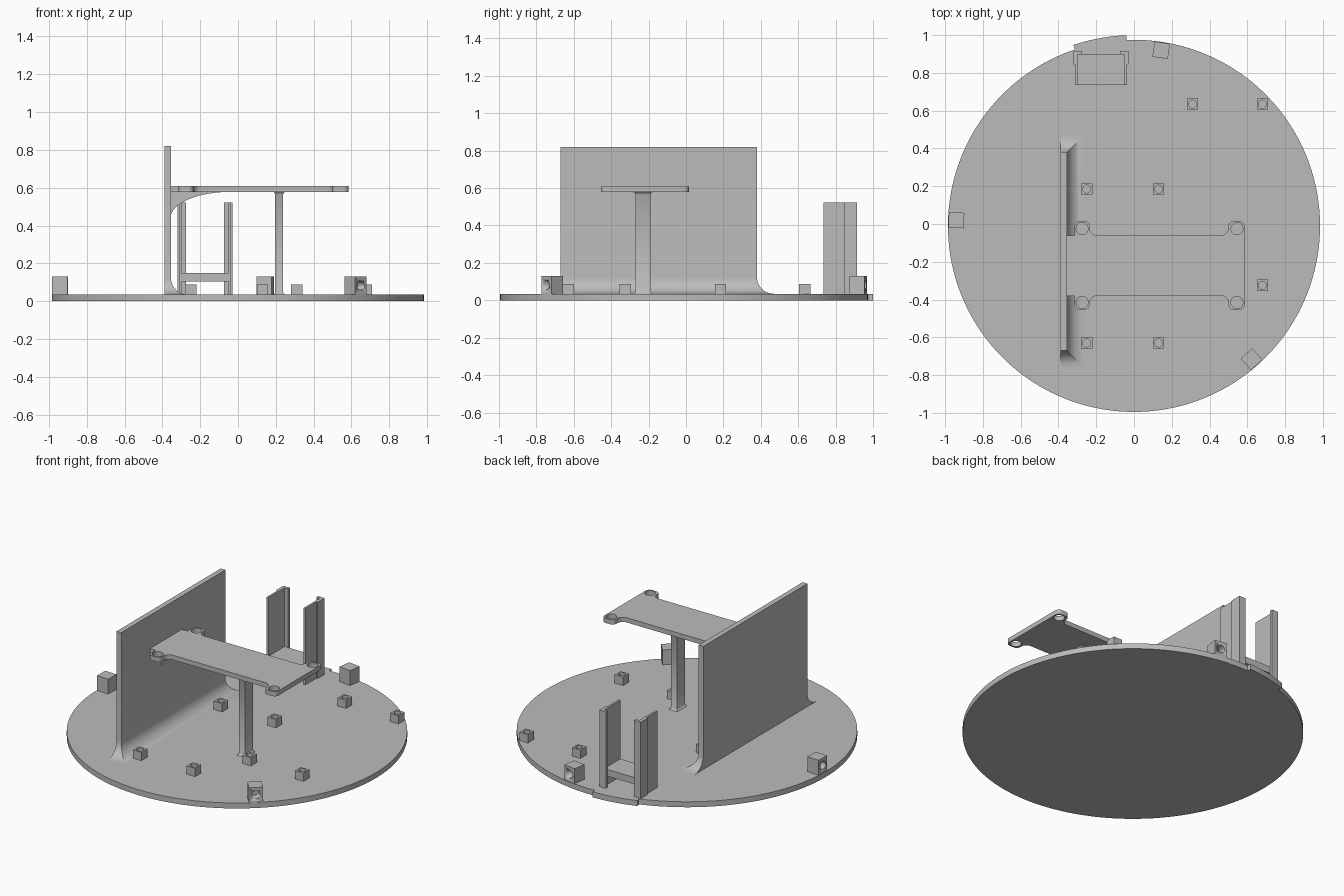
import bpy, bmesh
from math import radians, cos, sin, pi
from mathutils import Matrix, Vector

cube = bpy.data.objects.get("Cube")
if cube:
    bpy.data.objects.remove(cube)

grey = bpy.data.materials.new("plain grey")
grey.use_nodes = True
GREY = (0.5, 0.5, 0.5, 1)
grey.diffuse_color = GREY
grey.node_tree.nodes["Principled BSDF"].inputs["Base Color"].default_value = GREY

BASE = 0.035                      # top of the base plate
CENTRE = Vector((0, -0.01))       # centre of the base plate


def finish(ob):
    ob.data.materials.clear()
    ob.data.materials.append(grey)
    bpy.ops.object.select_all(action='DESELECT')
    ob.select_set(True)
    bpy.context.view_layer.objects.active = ob
    bpy.ops.object.shade_smooth_by_angle(angle=radians(30))
    return ob


def arc(c, r, a0, a1, n=8):
    angles = [radians(a0 + (a1 - a0) * i / n) for i in range(n + 1)]
    return [(c[0] + r * cos(a), c[1] + r * sin(a)) for a in angles]


def circle(c, r, n=32):
    return arc(c, r, 0, 360, n)[:-1]


def rect(x0, x1, y0, y1):
    return [(x0, y0), (x1, y0), (x1, y1), (x0, y1)]


def prism(name, loops, z0, z1, matrix=Matrix()):
    """Extrude an outline (further loops are holes) along local z."""
    cu = bpy.data.curves.new(name, 'CURVE')
    cu.dimensions = '2D'
    cu.fill_mode = 'BOTH'
    cu.extrude = (z1 - z0) / 2
    for pts in loops:
        sp = cu.splines.new('POLY')
        sp.points.add(len(pts) - 1)
        for p, (x, y) in zip(sp.points, pts):
            p.co = (x, y, 0, 1)
        sp.use_cyclic_u = True
    tmp = bpy.data.objects.new(name, cu)
    bpy.context.collection.objects.link(tmp)
    bpy.context.view_layer.update()
    dg = bpy.context.evaluated_depsgraph_get()
    me = bpy.data.meshes.new_from_object(tmp.evaluated_get(dg))
    bpy.data.objects.remove(tmp)
    me.transform(matrix @ Matrix.Translation((0, 0, (z0 + z1) / 2)))
    bm = bmesh.new()
    bm.from_mesh(me)
    bmesh.ops.remove_doubles(bm, verts=bm.verts, dist=1e-5)
    bmesh.ops.recalc_face_normals(bm, faces=bm.faces)
    bm.to_mesh(me)
    bm.free()
    me.name = name
    ob = bpy.data.objects.new(name, me)
    bpy.context.collection.objects.link(ob)
    return finish(ob)


def flared_box(name, x0, x1, y0, y1, levels, back=1):
    """Stack of rectangles; each level is (z, outward flare)."""
    bm = bmesh.new()
    rings = [[bm.verts.new((x, y, z)) for x, y in
              rect(x0 - d * back, x1 + d, y0 - d, y1 + d)] for z, d in levels]
    for a, b in zip(rings, rings[1:]):
        for i in range(4):
            j = (i + 1) % 4
            bm.faces.new((a[i], a[j], b[j], b[i]))
    bm.faces.new(rings[0][::-1])
    bm.faces.new(rings[-1])
    me = bpy.data.meshes.new(name)
    bm.to_mesh(me)
    bm.free()
    ob = bpy.data.objects.new(name, me)
    bpy.context.collection.objects.link(ob)
    return finish(ob)


# Round base plate with a slightly raised lip on the rear rim
lip0, lip1 = 92.3, 108.5
prism("base_plate", [arc(CENTRE, 0.985, lip1, lip0 + 360, 120)
                     + arc(CENTRE, 1.01, lip0, lip1, 10)], 0, BASE)

# Upright wall, filleted into the base on three sides
R = 0.088
fillet = [(BASE + R * (1 - cos(a)), R * (1 - sin(a)))
          for a in (pi / 2 * i / 10 for i in range(11))]
flared_box("upright_wall", -0.388, -0.355, -0.67, 0.38, fillet + [(0.82, 0)], back=0)

# Raised tray with four drilled ears
MID = -0.22
ear_l, ear_r = (-0.275, -0.025), (0.545, -0.025)
half = [(-0.36, -0.06), (-0.315, -0.06)]
half += arc((-0.288, -0.012), 0.027, 180, 90) + arc((-0.262, -0.012), 0.027, 90, 0)
half += arc((-0.195, -0.02), 0.04, 180, 270) + arc((0.46, -0.02), 0.04, 270, 360)
half += arc((0.527, -0.012), 0.027, 180, 90) + arc((0.558, -0.012), 0.027, 90, 0)
outline = half + [(x, 2 * MID - y) for x, y in reversed(half)]
holes = [circle((x, y if s else 2 * MID - y), 0.032)
         for x, y in (ear_l, ear_r) for s in (0, 1)]
prism("tray", [outline] + holes, 0.578, 0.608)

# Column and curved rib carrying the tray
flared_box("tray_column", 0.197, 0.238, -0.27, -0.19,
           [(BASE, 0.01), (0.04, 0.004), (0.048, 0), (0.565, 0), (0.573, 0.004), (0.578, 0.01)])
curve = [(-0.04 + 0.317 * cos(a), 0.44 + 0.138 * sin(a))
         for a in (pi - pi / 2 * i / 16 for i in range(17))]
front_plane = Matrix.Rotation(pi / 2, 4, 'X')      # local y becomes z, local z becomes -y
prism("tray_rib", [[(-0.357, 0.58)] + curve + [(-0.04, 0.58)]], 0.19, 0.27, front_plane)

# Small drilled standoffs
standoffs = [(x, y) for x in (-0.25, 0.13) for y in (0.185, -0.63)]
standoffs += [(x, y) for x in (0.31, 0.68) for y in (0.635, -0.325)]
for i, (x, y) in enumerate(standoffs):
    prism(f"standoff_{i + 1}", [rect(x - 0.03, x + 0.03, y - 0.03, y + 0.03),
                                circle((x, y), 0.021, 24)], BASE, 0.088)

# Rim blocks with a blind hole facing outward
for i, deg in enumerate((178.2, 81.2, -48.6)):
    a = radians(deg)
    out = Vector((cos(a), sin(a), 0))
    side = Vector((-sin(a), cos(a), 0))
    m = Matrix((side, Vector((0, 0, 1)), out)).transposed().to_4x4()
    m.translation = CENTRE.to_3d()
    block = prism(f"rim_block_{i + 1}", [rect(-0.041, 0.041, BASE, 0.13)], 0.9, 0.982, m)
    drill = prism("drill", [circle((0, 0.083), 0.025)], 0.93, 1.05, m)
    drill.hide_render = True
    mod = block.modifiers.new("hole", 'BOOLEAN')
    mod.object = drill
    mod.solver = 'EXACT'
    bpy.context.view_layer.objects.active = block
    bpy.ops.object.modifier_apply(modifier=mod.name)
    bpy.data.objects.remove(drill)

# Slotted holder at the rear: two mirrored hooked rails and a shelf
AXIS = -0.175
rail = [(-0.312, 0.735), (-0.299, 0.735), (-0.299, 0.897), (-0.275, 0.897),
        (-0.275, 0.915), (-0.321, 0.915), (-0.321, 0.845), (-0.312, 0.845)]
prism("holder_rail_right", [rail], BASE, 0.523)
prism("holder_rail_left", [[(2 * AXIS - x, y) for x, y in rail]], BASE, 0.523)
prism("holder_shelf", [rect(-0.3, -0.05, 0.735, 0.897)], 0.105, 0.148)
